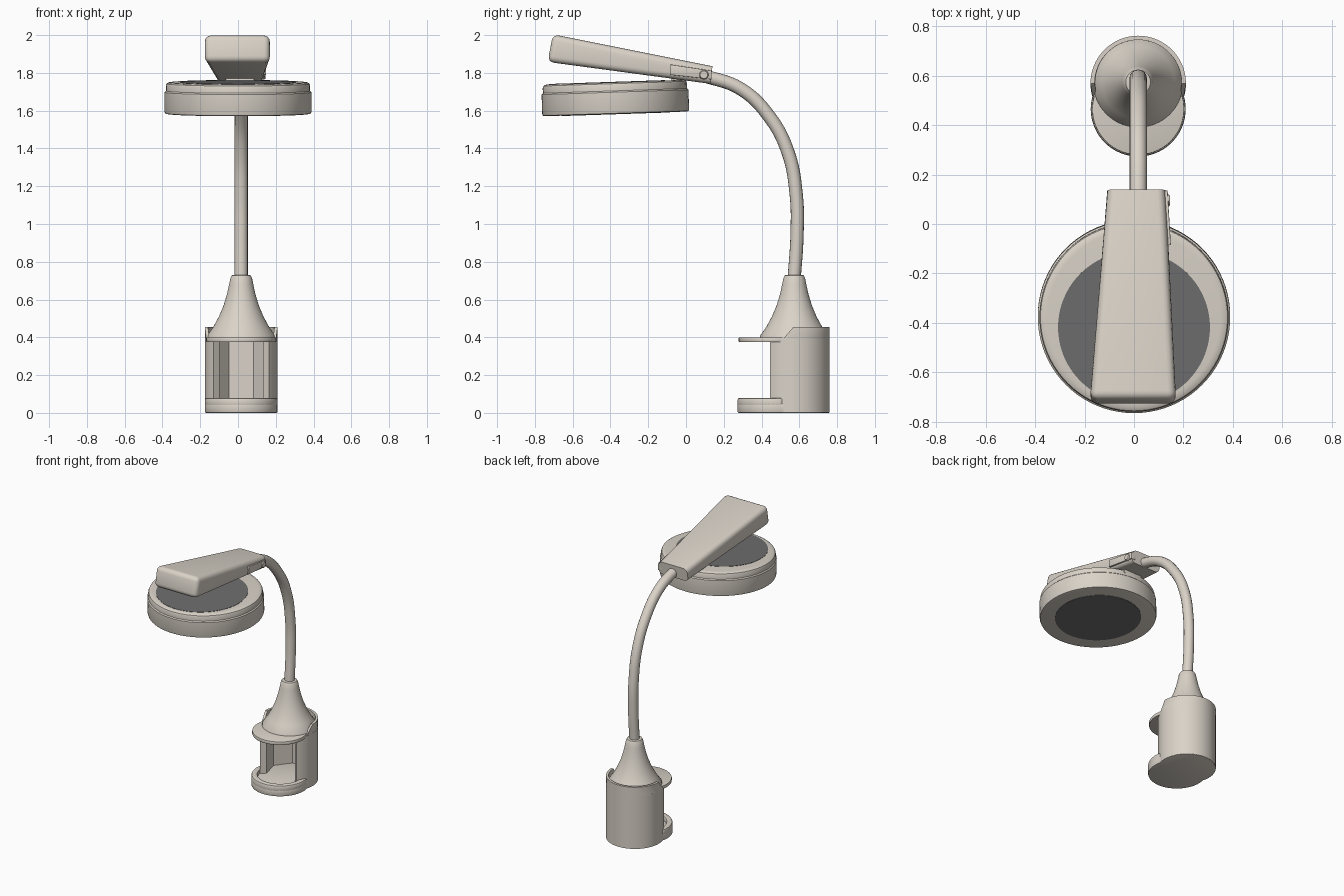
import bpy, bmesh, math
from mathutils import Vector, Matrix

if "Cube" in bpy.data.objects:
    bpy.data.objects.remove(bpy.data.objects["Cube"])

CX, BY, FY, R = 0.017, 0.568, 0.465, 0.192   # clamp centre, back and front circle centres, radius


def material(name, rgb):
    m = bpy.data.materials.new(name)
    m.diffuse_color = (*rgb, 1)
    m.use_nodes = True
    m.node_tree.nodes["Principled BSDF"].inputs["Base Color"].default_value = m.diffuse_color
    return m


SHELL = material("warm grey plastic", (0.70, 0.65, 0.58))
LENS = material("dark lens grey", (0.155, 0.155, 0.155))


def finish(bm, name, mat=SHELL, bevel=0, segs=2):
    bmesh.ops.recalc_face_normals(bm, faces=bm.faces)
    me = bpy.data.meshes.new(name)
    bm.to_mesh(me)
    bm.free()
    me.materials.append(mat)
    ob = bpy.data.objects.new(name, me)
    bpy.context.collection.objects.link(ob)
    bpy.context.view_layer.objects.active = ob
    ob.select_set(True)
    if bevel:
        b = ob.modifiers.new("bevel", "BEVEL")
        b.width, b.segments, b.limit_method, b.angle_limit = bevel, segs, "ANGLE", math.radians(40)
        bpy.ops.object.modifier_apply(modifier=b.name)
    bpy.ops.object.shade_smooth_by_angle(angle=math.radians(35))
    ob.select_set(False)
    return ob


def loft(bm, low, high):
    """Closed solid between two matching outlines."""
    a = [bm.verts.new(p) for p in low]
    b = [bm.verts.new(p) for p in high]
    n = len(a)
    for i in range(n):
        bm.faces.new((a[i], a[(i + 1) % n], b[(i + 1) % n], b[i]))
    bm.faces.new(a[::-1])
    bm.faces.new(b)


def lathe(name, profile, centre, tilt=0, mat=SHELL, segs=64):
    bm = bmesh.new()
    rings = []
    for r, z in profile:
        rings.append([bm.verts.new((r * math.cos(t), r * math.sin(t), z))
                      for t in (2 * math.pi * i / segs for i in range(segs))])
    for a, b in zip(rings, rings[1:]):
        for i in range(segs):
            j = (i + 1) % segs
            bm.faces.new((a[i], a[j], b[j], b[i]))
    bm.faces.new(rings[0][::-1])
    bm.faces.new(rings[-1])
    ob = finish(bm, name, mat)
    ob.data.transform(Matrix.Translation(centre) @ Matrix.Rotation(tilt, 4, "X"))
    return ob


def arc(cy, r, a0, a1, n, z):
    return [Vector((CX + r * math.cos(t), cy + r * math.sin(t), z))
            for t in (math.radians(a0 + (a1 - a0) * i / n) for i in range(n + 1))]


def double_round(r, z):
    """Outline of two overlapping circles."""
    k = math.degrees(math.asin((BY - FY) / 2 / r))
    return arc(BY, r, -k, 180 + k, 32, z)[:-1] + arc(FY, r, 180 - k, 360 + k, 32, z)[:-1]


def wall(bm, cy, r_out, r_in, z0, z1, low, high, n_in):
    """Upright curved wall; low and high are the angle ranges at its foot and top."""
    outlines = [arc(cy, r_out, *a, 40, z) + arc(cy, r_in, *a, n_in, z)[::-1]
                for z, a in ((z0, low), (z1, high))]
    loft(bm, *outlines)


# --- clamp ---
bm = bmesh.new()
loft(bm, double_round(R, 0), double_round(R, 0.05))
finish(bm, "clamp_base", bevel=0.006)

bm = bmesh.new()
wall(bm, FY, R, 0.15, 0.03, 0.08, (165, 375), (165, 375), 40)
finish(bm, "clamp_base_lip", bevel=0.012)

bm = bmesh.new()
wall(bm, BY, R + 0.001, 0.15, 0.002, 0.39, (-40, 220), (-40, 220), 5)
finish(bm, "clamp_body")

bm = bmesh.new()
loft(bm, double_round(R - 0.006, 0.375), double_round(R - 0.006, 0.40))
finish(bm, "clamp_top_jaw", bevel=0.004)

bm = bmesh.new()
wall(bm, BY, R + 0.001, 0.176, 0.385, 0.455, (-18, 198), (0, 180), 40)
finish(bm, "clamp_rear_rim")

# --- flared socket for the neck ---
lathe("neck_socket", [(0.183, 0.395), (0.18, 0.41), (0.148, 0.455), (0.118, 0.51), (0.093, 0.57),
                      (0.075, 0.63), (0.064, 0.68), (0.057, 0.715), (0.05, 0.728), (0.04, 0.731)],
      (CX, 0.573, 0))

# --- bent neck tube ---
path = [(0.572, 0.70), (0.588, 0.95), (0.584, 1.15), (0.54, 1.38), (0.44, 1.57), (0.29, 1.715), (0.08, 1.79)]
cu = bpy.data.curves.new("neck_path", "CURVE")
cu.dimensions = "3D"
cu.bevel_depth, cu.bevel_resolution, cu.resolution_u, cu.use_fill_caps = 0.035, 6, 8, True
sp = cu.splines.new("BEZIER")
sp.bezier_points.add(len(path) - 1)
for p, (y, z) in zip(sp.bezier_points, path):
    p.co = (CX, y, z)
    p.handle_left_type = p.handle_right_type = "AUTO"
tube = bpy.data.objects.new("neck_tube", cu)
bpy.context.collection.objects.link(tube)
neck_mesh = bpy.data.meshes.new_from_object(tube.evaluated_get(bpy.context.evaluated_depsgraph_get()))
bpy.data.objects.remove(tube)
bm = bmesh.new()
bm.from_mesh(neck_mesh)
finish(bm, "neck")

# --- tapered arm ---
bm = bmesh.new()
rear = [(-0.11, 0.13, 1.742), (0.13, 0.13, 1.742), (0.125, 0.14, 1.835), (-0.105, 0.14, 1.835)]
front = [(-0.178, -0.732, 1.858), (0.17, -0.732, 1.858), (0.17, -0.705, 2.004), (-0.178, -0.705, 2.004)]
loft(bm, rear, front)
cap = max(bm.faces, key=lambda f: -f.calc_center_median().y)
rear_edges = {e for f in bm.faces if f.calc_center_median().y > 0.1 for e in f.edges}
bmesh.ops.bevel(bm, geom=[e for e in bm.edges if e not in rear_edges], offset=0.032,
                segments=4, profile=0.5, affect="EDGES")
finish(bm, "arm")

# --- hinge plate and pivot on the arm's right side ---
bm = bmesh.new()
side = [(0.135, 1.765), (0.135, 1.812), (-0.085, 1.845), (-0.085, 1.79)]
loft(bm, [(0.10, y, z) for y, z in side],
     [(0.136 + 0.013 * (0.135 - y) / 0.22, y, z) for y, z in side])
finish(bm, "hinge_plate", bevel=0.003)
pivot = lathe("hinge_pivot", [(0.024, 0), (0.024, 0.04), (0.02, 0.046)], (0, 0, 0), segs=24)
pivot.data.transform(Matrix.Translation((0.10, 0.095, 1.79)) @ Matrix.Rotation(math.pi / 2, 4, "Y"))

# --- round head with shoulder groove ---
tilt = math.radians(1.9)
head = Vector((0, -0.372, 1.583))
lathe("head_ring", [(0.375, 0), (0.386, 0.003), (0.389, 0.012), (0.389, 0.115), (0.382, 0.122),
                    (0.382, 0.15), (0.378, 0.16), (0.368, 0.166), (0.35, 0.168)], head, tilt, segs=80)

# short mount joining the head to the arm
bm = bmesh.new()
bmesh.ops.create_cube(bm, size=1, matrix=Matrix.Translation((0.01, -0.04, 1.755)) @ Matrix.Diagonal((0.15, 0.08, 0.04, 1)))
finish(bm, "head_mount", bevel=0.005)

# --- lens plates, upper one set slightly forward ---
turn = Matrix.Rotation(tilt, 3, "X")
lathe("lens_top", [(0.307, 0), (0.307, 0.005)], head + turn @ Vector((0, -0.04, 0.165)), tilt, LENS, 80)
lathe("lens_bottom", [(0.287, 0), (0.287, 0.005)], head + turn @ Vector((0, 0, -0.002)), tilt, LENS, 80)
